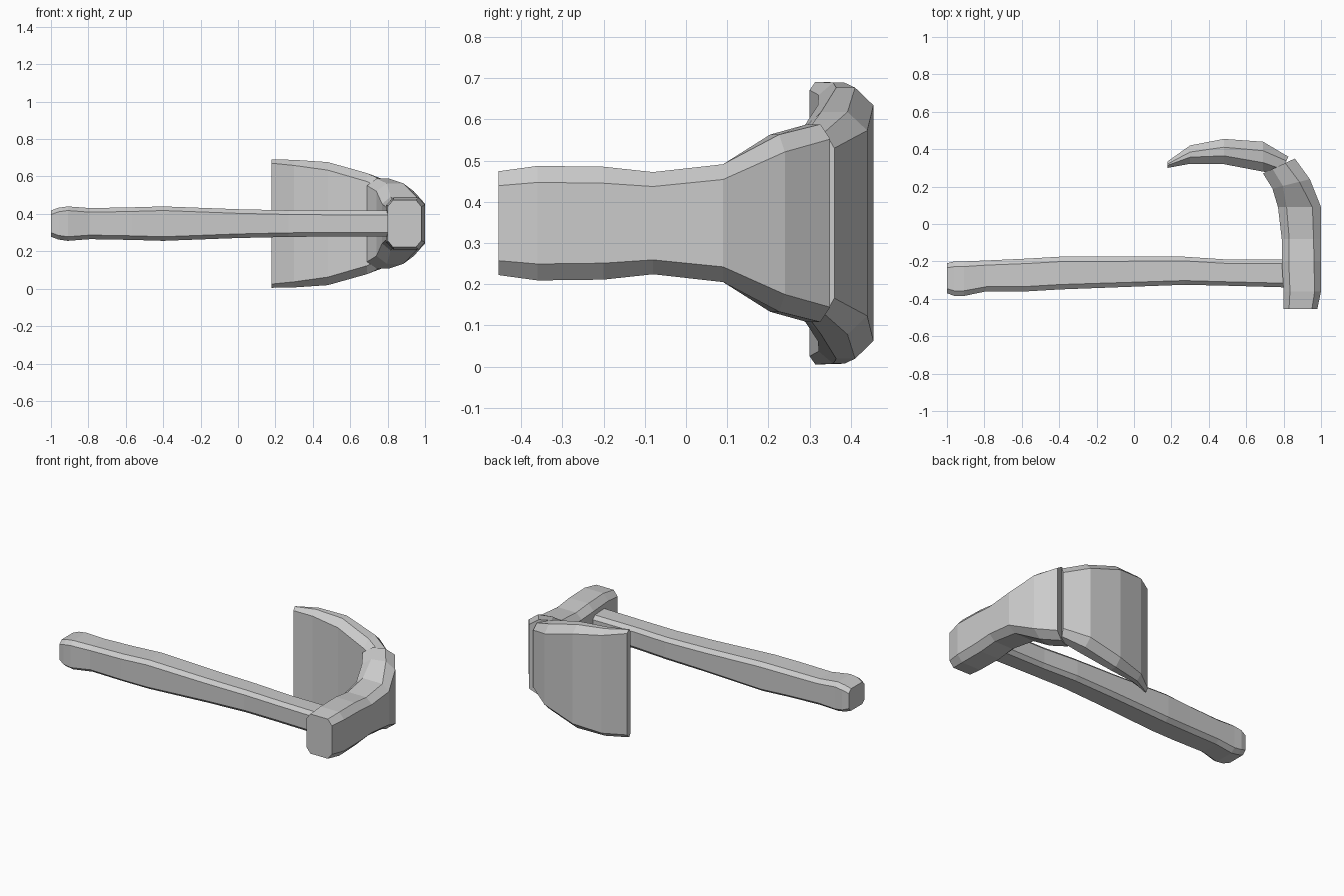
import bpy
import bmesh

cube = bpy.data.objects.get("Cube")
if cube:
    bpy.data.objects.remove(cube, do_unlink=True)

grey = bpy.data.materials.new("plain grey")
grey.use_nodes = True
colour = (0.6, 0.6, 0.6, 1)
grey.diffuse_color = colour
grey.node_tree.nodes["Principled BSDF"].inputs["Base Color"].default_value = colour

MID = 0.348  # height of the symmetry plane


def loft(name, stations):
    """Skin chamfered box sections: (inner xy, outer xy, half height, side chamfer share, height chamfer)."""
    bm = bmesh.new()
    rings = []
    for a, b, h, share, drop in stations:
        flat = h - drop
        corners = [(0, -flat), (share, -h), (1 - share, -h), (1, -flat),
                   (1, flat), (1 - share, h), (share, h), (0, flat)]
        rings.append([bm.verts.new((a[0] + (b[0] - a[0]) * t,
                                    a[1] + (b[1] - a[1]) * t, MID + z))
                      for t, z in corners])
    for r, s in zip(rings, rings[1:]):
        for i in range(len(r)):
            j = (i + 1) % len(r)
            bm.faces.new((r[i], r[j], s[j], s[i]))
    bm.faces.new(rings[0])
    bm.faces.new(rings[-1])
    bmesh.ops.recalc_face_normals(bm, faces=bm.faces)
    mesh = bpy.data.meshes.new(name)
    bm.to_mesh(mesh)
    bm.free()
    mesh.materials.append(grey)
    obj = bpy.data.objects.new(name, mesh)
    bpy.context.collection.objects.link(obj)
    return obj


# Handle: x, front y, back y, half height
handle = [(-1, -.37, -.21, .07), (-.96, -.385, -.2, .085), (-.91, -.385, -.2, .092),
          (-.79, -.36, -.195, .083), (-.57, -.36, -.185, .087), (-.4, -.35, -.175, .092),
          (0, -.335, -.175, .077), (.27, -.325, -.175, .071),
          (.5, -.33, -.19, .069), (.85, -.34, -.19, .069)]
loft("handle", [((x, y0), (x, y1), h, .15, .022) for x, y0, y1, h in handle])

# Head: poll, eye and the flaring neck that bends toward the blade
loft("head", [
    ((.80, -.455), (.98, -.455), .126, .16, .035),
    ((.80, -.36), (1, -.36), .139, .17, .04),
    ((.79, -.2), (1, -.2), .137, .18, .04),
    ((.79, -.08), (1, -.08), .124, .19, .035),
    ((.77, .09), (1, .09), .143, .2, .037),
    ((.74, .19), (.94, .24), .215, .28, .042),
    ((.69, .27), (.86, .35), .24, .3, .036),
])

# Blade: curved plate thinning to a straight cutting edge
loft("blade", [
    ((.18, .30), (.18, .335), .343, .4, .02),
    ((.3, .322), (.3, .42), .341, .36, .03),
    ((.48, .32), (.48, .455), .329, .33, .043),
    ((.69, .28), (.69, .44), .27, .3, .045),
    ((.785, .27), (.825, .36), .222, .25, .04),
])
